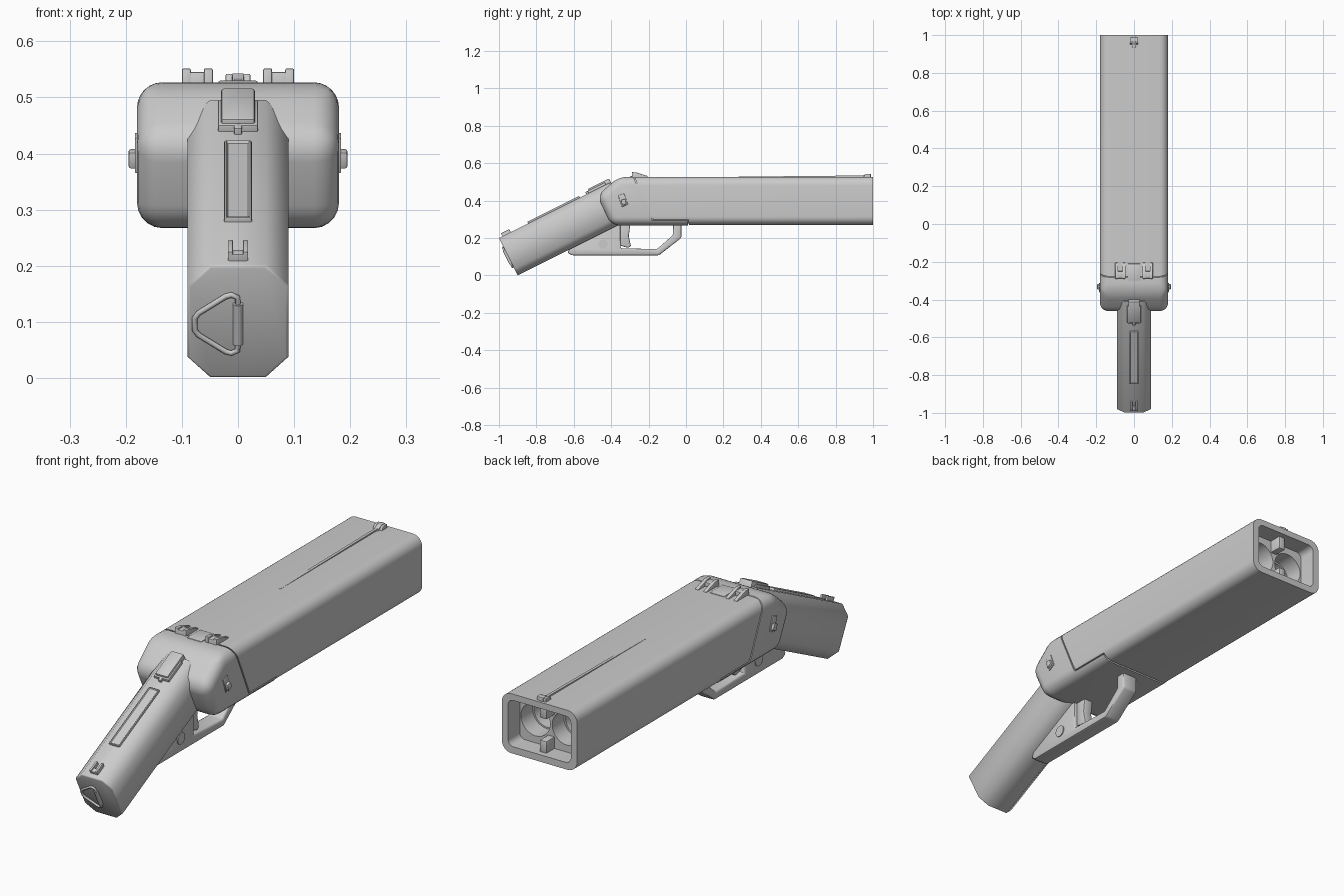
import bpy, bmesh, math
from mathutils import Matrix, Vector

if "Cube" in bpy.data.objects:
    bpy.data.objects.remove(bpy.data.objects["Cube"])

TILT = math.atan2(0.1, 0.2)
# grip frame: y runs from the butt to the receiver, z across the grip
GRIP = Matrix.Translation((0, -0.9, 0)) @ Matrix.Rotation(TILT, 4, 'X')


def select(ob):
    bpy.ops.object.select_all(action='DESELECT')
    ob.select_set(True)
    bpy.context.view_layer.objects.active = ob


def smooth(ob, angle=40):
    select(ob)
    bpy.ops.object.shade_smooth_by_angle(angle=math.radians(angle))


def finish(bm, name, M=None, angle=40):
    if M:
        bm.transform(M)
    bmesh.ops.recalc_face_normals(bm, faces=bm.faces)
    me = bpy.data.meshes.new(name)
    bm.to_mesh(me)
    bm.free()
    ob = bpy.data.objects.new(name, me)
    bpy.context.collection.objects.link(ob)
    smooth(ob, angle)
    return ob


def bevel(bm, edges, offset, segments):
    bmesh.ops.bevel(bm, geom=edges, offset=offset, segments=segments,
                    profile=0.5, affect='EDGES', clamp_overlap=True)


def prism(name, pts, x0, x1, bev=0, seg=2):
    """Side profile in (y, z), extruded across x."""
    bm = bmesh.new()
    f = bm.faces.new([bm.verts.new((x0, y, z)) for y, z in pts])
    g = bmesh.ops.extrude_face_region(bm, geom=[f])['geom']
    for v in g:
        if isinstance(v, bmesh.types.BMVert):
            v.co.x = x1
    bmesh.ops.recalc_face_normals(bm, faces=bm.faces)
    if bev:
        bevel(bm, bm.edges[:], bev, seg)
    return finish(bm, name)


def box(name, xs, ys, zs, bev=0, seg=2, long_r=0, long_seg=6, inset=0, depth=0, M=None, angle=40):
    """Box; long_r rounds only the edges running along y, inset sinks the top."""
    bm = bmesh.new()
    bmesh.ops.create_cube(bm, size=1)
    for v in bm.verts:
        v.co = [r[0] if c < 0 else r[1] for c, r in zip(v.co, (xs, ys, zs))]
    if long_r:
        bevel(bm, [e for e in bm.edges
                   if abs(e.verts[0].co.y - e.verts[1].co.y) > 1e-5], long_r, long_seg)
        if bev:
            bevel(bm, [e for e in bm.edges if all(v.co.y < ys[0] + 1e-5 for v in e.verts)],
                  bev, seg)
    else:
        if bev:
            bevel(bm, bm.edges[:], bev, seg)
        if inset:
            top = max(bm.faces, key=lambda f: f.calc_center_median().z)
            bmesh.ops.inset_region(bm, faces=[top], thickness=inset)
            for v in top.verts:
                v.co.z -= depth
    return finish(bm, name, M, angle)


def cylinder(name, center, r, length, axis, M=None, verts=32):
    bm = bmesh.new()
    rot = Matrix.Rotation(math.pi / 2, 4, axis) if axis else Matrix()
    bmesh.ops.create_cone(bm, cap_ends=True, segments=verts, radius1=r, radius2=r,
                          depth=length, matrix=Matrix.Translation(center) @ rot)
    return finish(bm, name, M)


def boolean(ob, cutter, op):
    m = ob.modifiers.new(op, 'BOOLEAN')
    m.operation, m.object, m.solver = op, cutter, 'EXACT'
    select(ob)
    bpy.ops.object.modifier_apply(modifier=m.name)
    bpy.data.objects.remove(cutter)
    smooth(ob)


# barrel housing, trimmed along the slanted seam
housing = box('barrel_housing', (-.18, .18), (-.5, 1), (.27, .527), long_r=.045)
g = .005
boolean(housing, prism('housing_trim', [(-.314 + g, .6), (-.18 + g, .293 + g), (.012, .293 + g),
                                        (.026, .2), (1.1, .2), (1.1, .6)], -.3, .3), 'INTERSECT')
# muzzle recess and stepped twin bores
boolean(housing, box('recess_cut', (-.15, .15), (.92, 1.1), (.3, .5), long_r=.025), 'DIFFERENCE')
for s in (-1, 1):
    boolean(housing, cylinder('bore_cut', (s * .075, .92, .4), .07, .16, 'X'), 'DIFFERENCE')
    boolean(housing, cylinder('bore_cut', (s * .075, .65, .4), .063, .5, 'X'), 'DIFFERENCE')
for name, zs in (('muzzle_clip_top', (.445, .505)), ('muzzle_clip_bottom', (.295, .35))):
    box(name, (-.016, .016), (.9, .975), zs, bev=.004)

# receiver with rounded rear, and a core that closes the seam gap
receiver = prism('receiver', [(-.475, .425), (-.36, .527), (.2, .527), (.2, .267), (-.4, .267)],
                 -.18, .18, bev=.045, seg=5)
boolean(receiver, prism('receiver_trim', [(-.6, .6), (-.314, .6), (-.18, .293), (.008, .293),
                                          (.02, .2), (-.6, .2)], -.3, .3), 'INTERSECT')
box('seam_core', (-.173, .173), (-.32, .1), (.277, .52), long_r=.042)

# hinge knuckles on top of the seam
for s in (-1, 1):
    for x in (.045, .084):
        prism('hinge_prong', [(-.29, .5), (-.29, .552), (-.265, .55), (-.205, .531), (-.205, .5)],
              *sorted((s * x, s * (x + .016))), bev=.003)
    box('hinge_bridge', sorted((s * .05, s * .095)), (-.288, -.25), (.5, .545), bev=.003)
box('hinge_tab', (-.035, .035), (-.3, -.21), (.5, .53), bev=.003)

# side buttons
for s in (-1, 1):
    prism('button_frame', [(-.363, .428), (-.331, .438), (-.31, .38), (-.342, .364)],
          *sorted((s * .16, s * .184)), bev=.003)
    prism('button_nub', [(-.349, .402), (-.326, .409), (-.317, .384), (-.34, .372)],
          *sorted((s * .17, s * .195)), bev=.004)

# sighting rib and front sight
prism('sight_rib', [(.28, .52), (.28, .5275), (.96, .534), (.96, .52)], -.006, .006)
prism('front_sight', [(.925, .52), (.94, .53), (.965, .543), (.99, .543), (.99, .52)],
      -.01, .01, bev=.002)
for s in (-1, 1):
    prism('sight_ear', [(.945, .52), (.96, .542), (.988, .542), (.988, .52)],
          *sorted((s * .01, s * .022)), bev=.002)

# grip
box('grip', (-.09, .09), (0, .66), (0, .2236), bev=.005, long_r=.04, long_seg=1, M=GRIP, angle=50)
# grip latch
box('latch_frame', (-.036, .036), (.535, .64), (.2, .236), bev=.004, M=GRIP)
box('latch_plate', (-.03, .03), (.542, .668), (.2, .245), bev=.005, M=GRIP)
box('latch_tail', (-.007, .007), (.523, .545), (.2, .236), bev=.003, M=GRIP)
# back strap with sunken centre
box('back_strap', (-.025, .025), (.174, .484), (.2, .233), bev=.004,
    inset=.004, depth=.004, M=GRIP)
# small clip near the butt
box('clip_bridge', (-.018, .018), (.02, .04), (.2, .236), bev=.002, M=GRIP)
for s in (-1, 1):
    box('clip_prong', sorted((s * .009, s * .018)), (.02, .07), (.2, .241), bev=.002, M=GRIP)

# lanyard ring on the butt
cylinder('ring_bar', (0, -.004, .11), .009, .08, None, M=GRIP, verts=16)
cu = bpy.data.curves.new('lanyard_ring', 'CURVE')
cu.dimensions, cu.bevel_depth, cu.bevel_resolution = '3D', .005, 3
path = [(0, .15), (-.001, .163), (-.012, .168), (-.022, .165), (-.07, .132), (-.077, .122),
        (-.077, .098), (-.07, .088), (-.022, .055), (-.012, .052), (-.001, .057), (0, .07)]
sp = cu.splines.new('POLY')
sp.points.add(len(path) - 1)
for p, (x, z) in zip(sp.points, path):
    p.co = (*(GRIP @ Vector((x, -.005, z))), 1)
ring = bpy.data.objects.new('lanyard_ring', cu)
bpy.context.collection.objects.link(ring)
select(ring)
bpy.ops.object.convert(target='MESH')
smooth(bpy.context.object, 60)

# trigger guard, trigger and pivot pin
prism('trigger_guard', [(-.635, .12), (-.61, .107), (-.145, .107), (-.025, .2), (-.025, .285),
                        (-.07, .285), (-.07, .215), (-.155, .14), (-.35, .145), (-.35, .29),
                        (-.62, .15)], -.036, .036, bev=.008)
prism('trigger', [(-.355, .285), (-.296, .285), (-.306, .21), (-.294, .155), (-.31, .147),
                  (-.355, .16)], -.022, .022, bev=.005)
pin = cylinder('pivot_pin', (0, 0, 0), .025, .08, 'Y')
pin.location = (0, -.443, .167)
